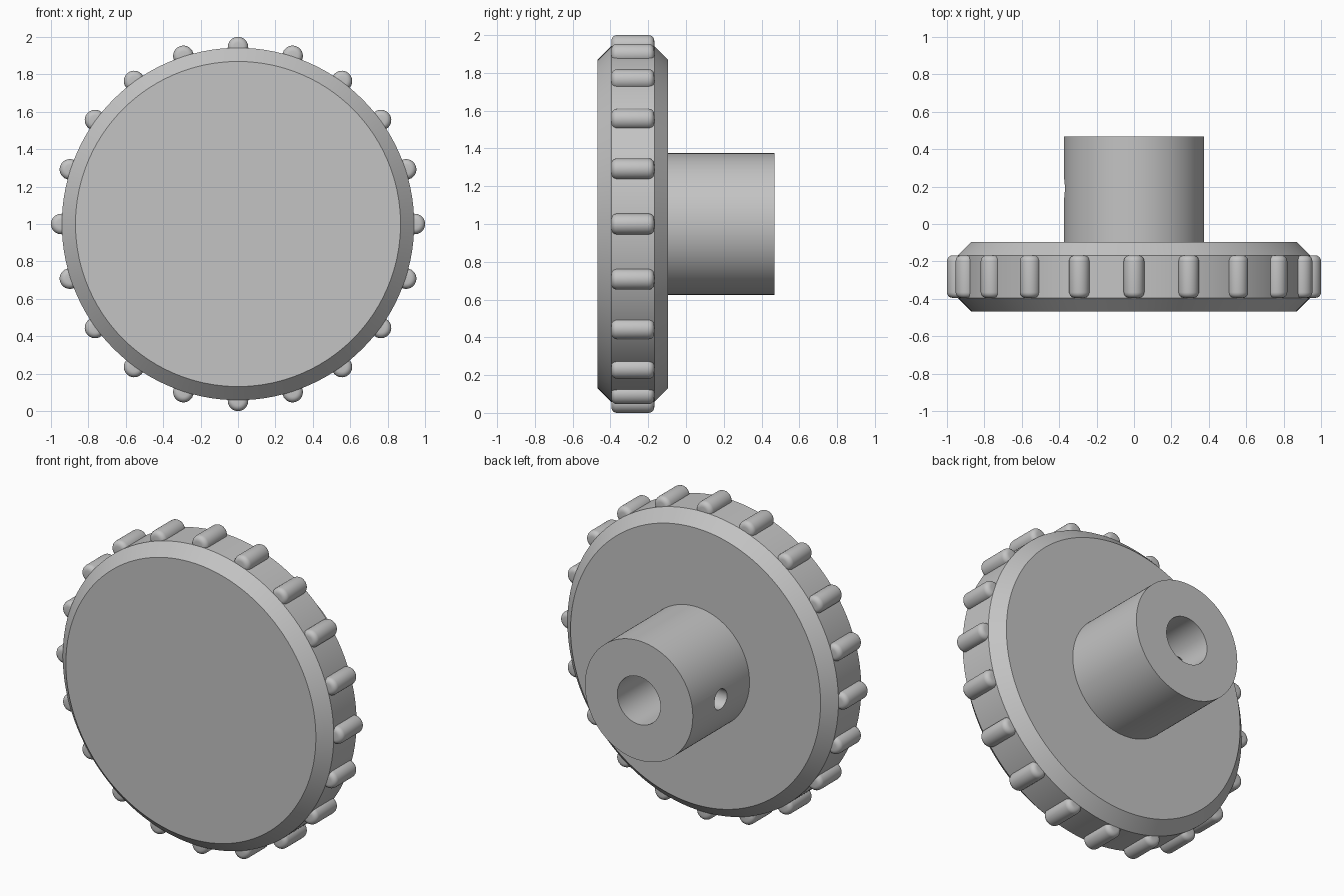
import bpy, bmesh, math
from mathutils import Matrix, Vector

cube = bpy.data.objects.get("Cube")
if cube:
    bpy.data.objects.remove(cube, do_unlink=True)

AXIS_HEIGHT = 1.0
HUB_R, BORE_R, SCREW_R = 0.375, 0.15, 0.063
FRONT, BACK, HUB_END = -0.468, -0.095, 0.468
RIM_R, CHAMFER = 0.942, 0.073
RIB_R, RIB_COUNT, FILLET = 0.055, 20, 0.03

grey = bpy.data.materials.new("plain_grey")
grey.use_nodes = True
colour = (0.55, 0.55, 0.55, 1)
grey.diffuse_color = colour
grey.node_tree.nodes["Principled BSDF"].inputs["Base Color"].default_value = colour


def make_object(name, bm):
    bmesh.ops.recalc_face_normals(bm, faces=bm.faces)
    mesh = bpy.data.meshes.new(name)
    bm.to_mesh(mesh)
    bm.free()
    mesh.materials.append(grey)
    obj = bpy.data.objects.new(name, mesh)
    bpy.context.collection.objects.link(obj)
    return obj


def lathe(profile, steps):
    """Spin (radius, y) points about the y axis."""
    bm = bmesh.new()
    verts = [bm.verts.new((0, y, r)) for r, y in profile]
    edges = [bm.edges.new(pair) for pair in zip(verts, verts[1:])]
    bmesh.ops.spin(bm, geom=verts + edges, cent=(0, 0, 0), axis=(0, 1, 0),
                   angle=math.tau, steps=steps, use_merge=True)
    bmesh.ops.remove_doubles(bm, verts=bm.verts, dist=1e-5)
    return bm


def activate(obj):
    bpy.ops.object.select_all(action='DESELECT')
    obj.select_set(True)
    bpy.context.view_layer.objects.active = obj


# Chamfered wheel with hub and blind bore
wheel = make_object("wheel_and_hub", lathe([
    (0, FRONT), (RIM_R - CHAMFER, FRONT), (RIM_R, FRONT + CHAMFER),
    (RIM_R, BACK - CHAMFER), (RIM_R - CHAMFER, BACK), (HUB_R, BACK),
    (HUB_R, HUB_END), (BORE_R, HUB_END), (BORE_R, BACK), (0, BACK)], 120))
wheel.location.z = AXIS_HEIGHT

# Set-screw holes through the hub wall, one sideways and one underneath
for direction in (Vector((-1, 0, 0)), Vector((0, 0, -1))):
    bm = bmesh.new()
    bmesh.ops.create_cone(bm, cap_ends=True, segments=32, radius1=SCREW_R,
                          radius2=SCREW_R, depth=0.4)
    turn = direction.to_track_quat('Z', 'Y').to_matrix().to_4x4()
    bm.transform(Matrix.Translation(direction * 0.28 + Vector((0, 0.19, AXIS_HEIGHT))) @ turn)
    cutter = make_object("screw_hole_cutter", bm)
    cutter.hide_render = True
    cut = wheel.modifiers.new("screw_hole", 'BOOLEAN')
    cut.operation, cut.solver, cut.object = 'DIFFERENCE', 'EXACT', cutter
    activate(wheel)
    bpy.ops.object.modifier_apply(modifier=cut.name)
    bpy.data.objects.remove(cutter, do_unlink=True)

activate(wheel)
bpy.ops.object.shade_smooth_by_angle(angle=math.radians(30))

# Round-ended grip ribs around the rim
rib_front, rib_back = FRONT + CHAMFER, BACK - CHAMFER
arc = [i * math.pi / 10 for i in range(6)]
front_end = [(RIB_R - FILLET + FILLET * math.sin(a),
              rib_front + FILLET - FILLET * math.cos(a)) for a in arc]
back_end = [(r, rib_front + rib_back - y) for r, y in reversed(front_end)]
rib_profile = [(0, rib_front)] + front_end + back_end + [(0, rib_back)]
rib_mesh = None
for i in range(RIB_COUNT):
    angle = math.tau * i / RIB_COUNT
    if rib_mesh is None:
        rib = make_object("grip_rib", lathe(rib_profile, 32))
        activate(rib)
        bpy.ops.object.shade_smooth_by_angle(angle=math.radians(30))
        rib_mesh = rib.data
    else:
        rib = bpy.data.objects.new("grip_rib", rib_mesh)
        bpy.context.collection.objects.link(rib)
    reach = 1 - RIB_R
    rib.location = (reach * math.sin(angle), 0, AXIS_HEIGHT + reach * math.cos(angle))
    rib.rotation_euler.y = angle
